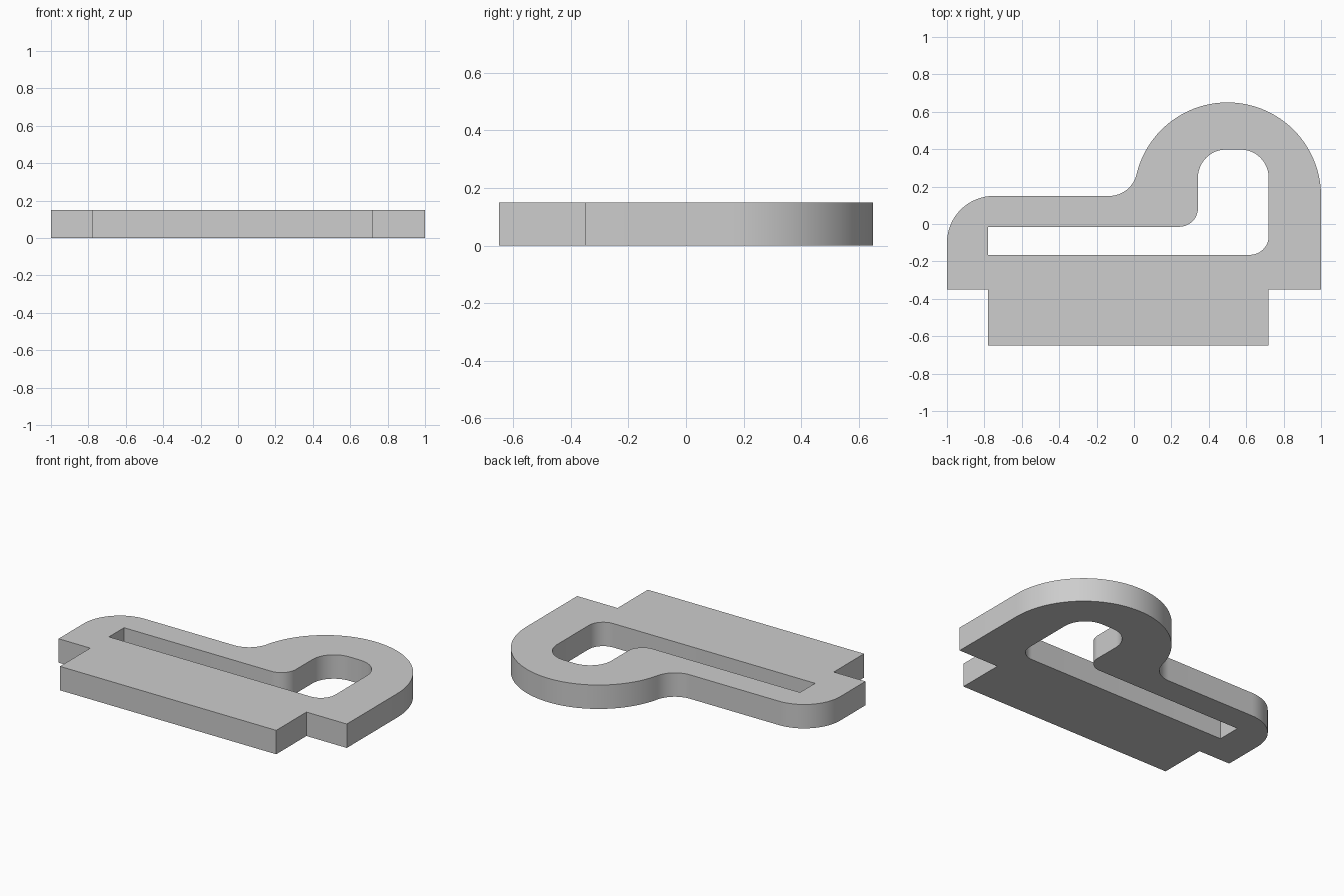
import bpy
import bmesh
from math import sin, cos, pi, atan2, sqrt

THICKNESS = 0.15

cube = bpy.data.objects.get("Cube")
if cube:
    bpy.data.objects.remove(cube, do_unlink=True)

grey = bpy.data.materials.new("light grey")
grey.use_nodes = True
color = (0.61, 0.61, 0.61, 1)
grey.diffuse_color = color
grey.node_tree.nodes["Principled BSDF"].inputs["Base Color"].default_value = color


def arc(cx, cy, r, start, end, steps=12):
    """Points along an arc, both ends included."""
    angles = [start + (end - start) * i / steps for i in range(steps + 1)]
    return [(cx + r * cos(a), cy + r * sin(a)) for a in angles]


# Outer outline: notched tab, large round head, concave blend, rounded arm
head_x, head_y, head_r = 0.5, 0.15, 0.5
blend_r = 0.15
blend_x = head_x - sqrt((head_r + blend_r) ** 2 - blend_r ** 2)
blend_y = head_y + blend_r
meet = atan2(blend_y - head_y, blend_x - head_x)
outline = [(-1, -0.35), (-0.78, -0.35), (-0.78, -0.65),
           (0.72, -0.65), (0.72, -0.35), (1, -0.35)]
outline += arc(head_x, head_y, head_r, 0, meet, 48)
outline += arc(blend_x, blend_y, blend_r, meet - pi, -pi / 2)
outline += arc(-0.75, -0.1, 0.25, pi / 2, pi, 16)

# Slot opening: long channel that turns up into the head
slot = [(-0.78, -0.015), (-0.78, -0.165)]
slot += arc(0.62, -0.065, 0.1, -pi / 2, 0)
slot += arc(0.57, 0.248, 0.15, 0, pi / 2)
slot += arc(0.492, 0.248, 0.15, pi / 2, pi)
slot += arc(0.242, 0.085, 0.1, 0, -pi / 2)

# Filled, extruded profile; the inner loop becomes the opening
profile = bpy.data.curves.new("slotted_plate", "CURVE")
profile.dimensions = "2D"
profile.fill_mode = "BOTH"
profile.extrude = THICKNESS / 2
for loop in (outline, slot):
    spline = profile.splines.new("POLY")
    spline.points.add(len(loop) - 1)
    for point, (x, y) in zip(spline.points, loop):
        point.co = (x, y, 0, 1)
    spline.use_cyclic_u = True
profile.materials.append(grey)

plate = bpy.data.objects.new("slotted_plate", profile)
plate.location.z = THICKNESS / 2
bpy.context.collection.objects.link(plate)
bpy.ops.object.select_all(action="DESELECT")
plate.select_set(True)
bpy.context.view_layer.objects.active = plate
bpy.ops.object.convert(target="MESH")
plate = bpy.context.object

# Weld the walls to the flat faces
bm = bmesh.new()
bm.from_mesh(plate.data)
bmesh.ops.remove_doubles(bm, verts=bm.verts[:], dist=0.0001)
bmesh.ops.recalc_face_normals(bm, faces=bm.faces[:])
bm.to_mesh(plate.data)
bm.free()
bpy.ops.object.shade_smooth_by_angle(angle=pi / 6)
